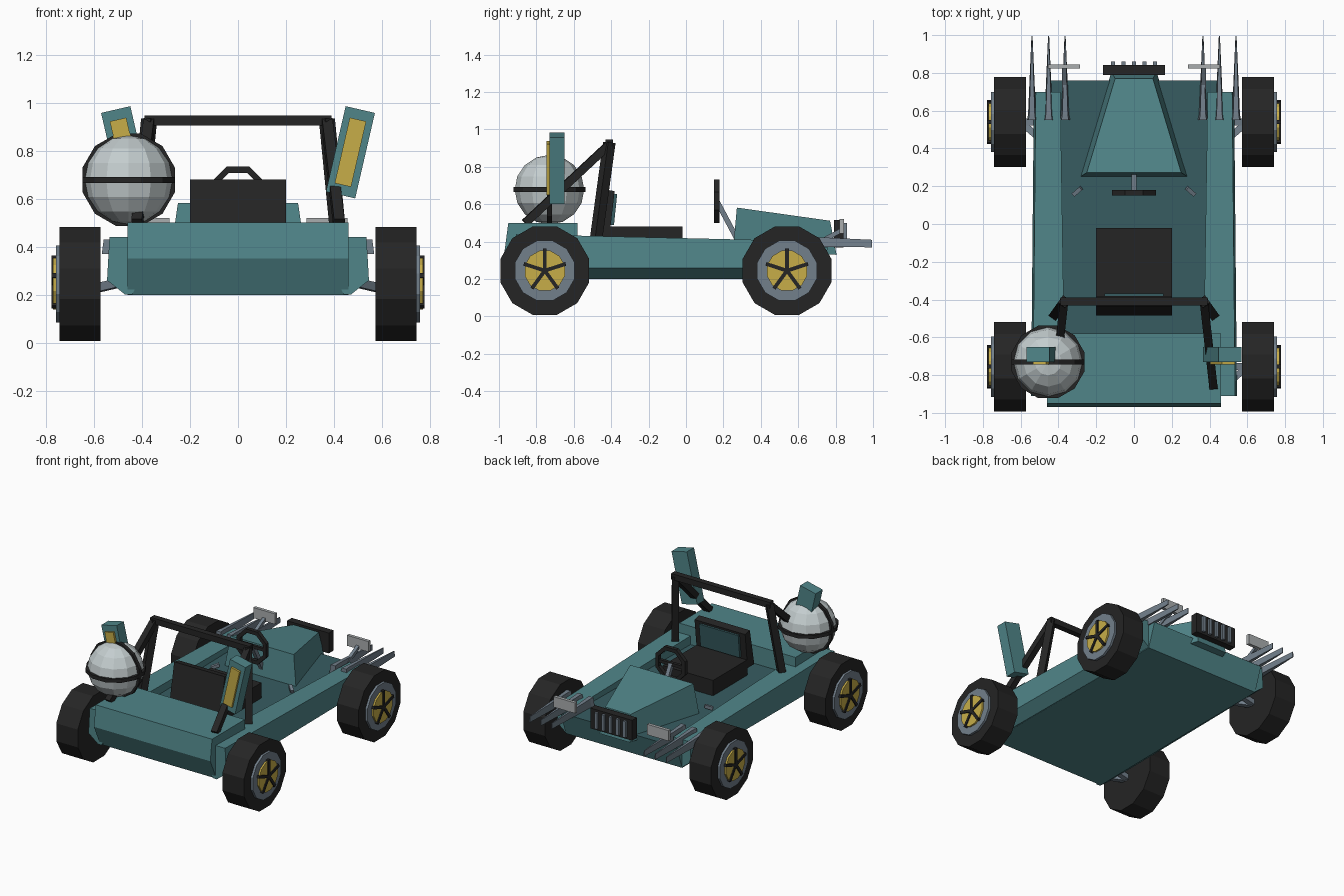
import bpy, bmesh, math
from mathutils import Vector, Matrix

if "Cube" in bpy.data.objects:
    bpy.data.objects.remove(bpy.data.objects["Cube"])


def mat(name, rgb):
    m = bpy.data.materials.new(name)
    m.diffuse_color = (*rgb, 1)
    m.use_nodes = True
    m.node_tree.nodes["Principled BSDF"].inputs["Base Color"].default_value = m.diffuse_color
    return m


TEAL = mat("teal", (0.08, 0.235, 0.25))
DARK = mat("dark_teal", (0.038, 0.108, 0.12))
BLACK = mat("black", (0.018, 0.018, 0.018))
STEEL = mat("steel_grey", (0.17, 0.215, 0.26))
GOLD = mat("gold", (0.57, 0.42, 0.065))
PALE = mat("pale_grey", (0.55, 0.61, 0.62))
LAMP = mat("lamp_grey", (0.40, 0.42, 0.43))


def finish(name, bm, *mats):
    bmesh.ops.recalc_face_normals(bm, faces=bm.faces)
    me = bpy.data.meshes.new(name)
    bm.to_mesh(me)
    bm.free()
    for m in mats:
        me.materials.append(m)
    ob = bpy.data.objects.new(name, me)
    bpy.context.collection.objects.link(ob)
    return ob


def loft(name, sections, *mats):
    """Skin a list of equal-length closed sections and cap the ends."""
    bm = bmesh.new()
    rings = [[bm.verts.new(p) for p in s] for s in sections]
    n = len(rings[0])
    for a, b in zip(rings, rings[1:]):
        for i in range(n):
            j = (i + 1) % n
            bm.faces.new((a[i], a[j], b[j], b[i]))
    bm.faces.new(rings[0])
    bm.faces.new(rings[-1])
    return finish(name, bm, *mats)


def box(name, m, lo, hi):
    (x0, y0, z0), (x1, y1, z1) = lo, hi
    return loft(name, [[(x0, y, z0), (x1, y, z0), (x1, y, z1), (x0, y, z1)]
                       for y in (y0, y1)], m)


def bar(name, m, a, b, r, sides=4):
    """Straight rod from a to b; r is half its width."""
    a, b = Vector(a), Vector(b)
    bm = bmesh.new()
    k = r / math.cos(math.pi / sides)
    rot = (b - a).to_track_quat('Z', 'Y').to_matrix().to_4x4()
    bmesh.ops.create_cone(bm, cap_ends=True, segments=sides, radius1=k, radius2=k,
                          depth=(b - a).length, matrix=Matrix.Translation((a + b) / 2) @ rot
                          @ Matrix.Rotation(math.pi / sides, 4, 'Z'))
    return finish(name, bm, m)


def ring(name, m, centre, r_in, r_out, half, n, axis):
    """Flat hoop whose axis is 0 = x, 1 = y or 2 = z."""
    secs = []
    for i in range(n + 1):
        t = 2 * math.pi * i / n + math.pi / n
        sec = []
        for r, h in ((r_in, -half), (r_out, -half), (r_out, half), (r_in, half)):
            p = [r * math.cos(t), r * math.sin(t)]
            p.insert(axis, h)
            sec.append(Vector(p) + Vector(centre))
        secs.append(sec)
    ob = loft(name, secs, m)
    bm = bmesh.new()
    bm.from_mesh(ob.data)
    bmesh.ops.remove_doubles(bm, verts=bm.verts, dist=1e-5)
    bmesh.ops.delete(bm, geom=[f for f in bm.faces if any(
        not e.is_manifold for e in f.edges) and len(f.verts) == 4 and all(
        len(e.link_faces) > 2 for e in f.edges)], context='FACES_ONLY')
    bmesh.ops.recalc_face_normals(bm, faces=bm.faces)
    bm.to_mesh(ob.data)
    bm.free()
    return ob


# Central hull, with a dark cockpit floor
profile = [(-0.90, 0.20), (-0.97, 0.35), (-0.95, 0.50), (-0.58, 0.50),
           (-0.58, 0.37), (0.76, 0.37), (0.70, 0.20)]
hull = loft("hull", [[(x, y, z) for y, z in profile] for x in (-0.46, 0.46)], TEAL, DARK)
for f in hull.data.polygons:
    if f.normal.z > 0.9 and f.center.z < 0.4:
        f.material_index = 1

for s, side in ((-1, "left"), (1, "right")):
    # Side rail running the length of the hull
    loft(side + "_rail", [[(s * x, y, z) for x, z in
                           ((0.44, 0.201), (w - 0.075, 0.201), (w, 0.26), (w - 0.01, top),
                            (inner, top), (inner, 0.36))]
                          for y, w, top, inner in ((-0.91, 0.545, 0.44, 0.365),
                                                   (0.70, 0.53, 0.402, 0.39))], TEAL)
    # Roll cage side: upright and rear brace
    bar(side + "_cage_upright", BLACK, (s * 0.37, -0.41, 0.93), (s * 0.42, -0.48, 0.42), 0.024)
    bar(side + "_cage_brace", BLACK, (s * 0.37, -0.41, 0.92), (s * 0.42, -0.86, 0.50), 0.022)

    # Tilted rear fin with gold panel
    def tilted(name, m, w, h, y0, y1):
        ob = box(name, m, (-w / 2, y0, -h / 2), (w / 2, y1, h / 2))
        ob.rotation_euler = (0, s * math.radians(13), 0)
        ob.location = (s * 0.468, 0, 0.793)
    tilted(side + "_fin", TEAL, 0.125, 0.365, -0.73, -0.65)
    tilted(side + "_fin_panel", GOLD, 0.07, 0.28, -0.745, -0.729)

    # Three tapering front pipes
    for i, x in enumerate((0.365, 0.452, 0.54)):
        loft(f"{side}_pipe_{i}", [[(s * x - w, y, z0), (s * x + w, y, z0),
                                   (s * x + w * 0.7, y, z1), (s * x - w * 0.7, y, z1)]
                                  for y, w, z0, z1 in ((0.55, 0.027, 0.37, 0.43),
                                                       (0.58, 0.021, 0.372, 0.43),
                                                       (0.995, 0.003, 0.37, 0.41))], STEEL)
    # Headlamp, pedal lever and mounting stalk
    x0, x1 = sorted((s * 0.285, s * 0.455))
    box(side + "_headlamp", LAMP, (x0, 0.822, 0.445), (x1, 0.845, 0.52))
    bar(side + "_lamp_stalk", STEEL, (s * 0.37, 0.70, 0.39), (s * 0.37, 0.83, 0.46), 0.012)
    bar(side + "_lever", STEEL, (s * 0.28, 0.19, 0.40), (s * 0.32, 0.155, 0.38), 0.011)

    for y, end in ((-0.755, "rear"), (0.54, "front")):
        n = f"{side}_{end}_"
        c = 0.245
        # Tyre, rim and gold disc
        for part, m, r, a, b in (("tyre", BLACK, 0.237, 0.572, 0.742),
                                 ("rim", STEEL, 0.16, 0.70, 0.758),
                                 ("disc", GOLD, 0.107, 0.70, 0.770)):
            bar(n + part, m, (s * a, y, c), (s * b, y, c), r, 12)
        # Five spokes
        for i in range(5):
            t = math.radians(90 + 72 * i)
            bar(f"{n}spoke_{i}", BLACK, (s * 0.767, y, c),
                (s * 0.767, y + 0.118 * math.cos(t), c + 0.118 * math.sin(t)), 0.010)
        # Suspension arms
        for dy in (-0.13, 0.0):
            bar(f"{n}arm_{dy}", STEEL, (s * 0.45, y + dy, 0.26), (s * 0.60, y, 0.225), 0.018)

bar("cage_top", BLACK, (-0.39, -0.41, 0.925), (0.39, -0.41, 0.925), 0.021)

# Wedge-shaped bonnet
loft("bonnet", [[(-b, y0, z0), (b, y0, z0), (t, y1, z1), (-t, y1, z1)]
                for b, y0, z0, t, y1, z1 in ((0.285, 0.25, 0.34, 0.25, 0.272, 0.582),
                                             (0.12, 0.805, 0.33, 0.10, 0.77, 0.512))], TEAL)

# Grille with vertical bars
box("grille", BLACK, (-0.165, 0.79, 0.37), (0.165, 0.843, 0.515))
for i in range(5):
    x = (i - 2) * 0.056
    box(f"grille_bar_{i}", STEEL, (x - 0.011, 0.84, 0.385), (x + 0.011, 0.86, 0.50))

# Seat
box("seat_base", BLACK, (-0.2, -0.41, 0.36), (0.2, -0.02, 0.48))
loft("seat_back", [[(x, -0.485, 0.42), (x, -0.41, 0.42), (x, -0.382, 0.67), (x, -0.435, 0.68)]
                   for x in (-0.2, 0.2)], BLACK)
loft("seat_pad", [[(x, -0.41, 0.49), (x, -0.385, 0.49), (x, -0.368, 0.655), (x, -0.39, 0.655)]
                  for x in (-0.155, 0.155)], DARK)

# Steering wheel and column
ring("steering_wheel", BLACK, (0, 0.165, 0.617), 0.098, 0.126, 0.014, 8, 1)
bar("steering_spoke", BLACK, (-0.10, 0.165, 0.617), (0.10, 0.165, 0.617), 0.011)
bar("steering_column", STEEL, (0, 0.165, 0.617), (0, 0.27, 0.42), 0.014)

# Faceted globe with two hoops
centre = (-0.455, -0.73, 0.678)
bm = bmesh.new()
bmesh.ops.create_uvsphere(bm, u_segments=12, v_segments=8, radius=0.186,
                          matrix=Matrix.Translation(centre))
finish("globe", bm, PALE)
ring("globe_hoop_level", BLACK, centre, 0.165, 0.199, 0.013, 12, 2)
ring("globe_hoop_upright", BLACK, centre, 0.165, 0.199, 0.013, 12, 1)
